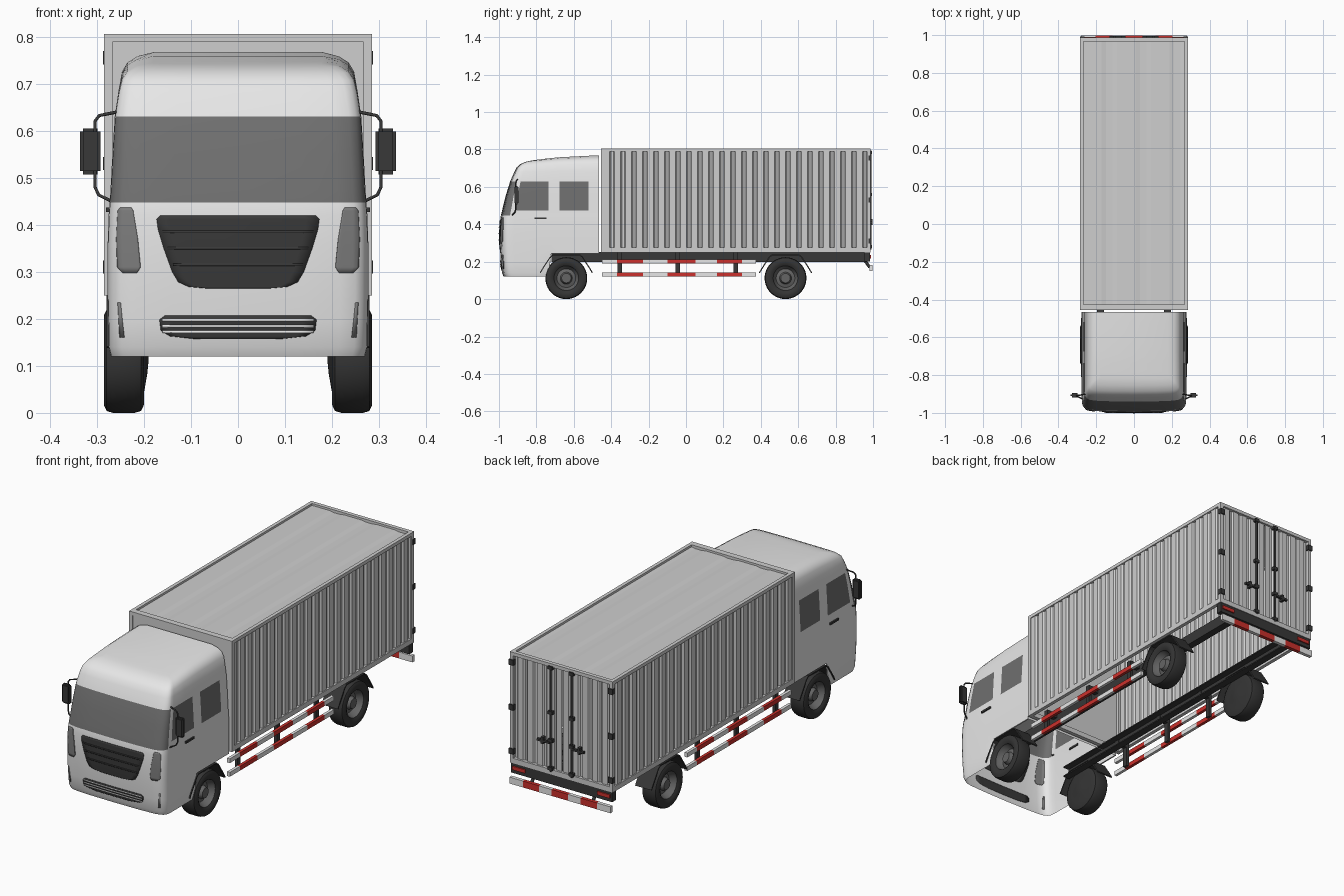
import bpy, bmesh, math
from mathutils import Vector
from mathutils.bvhtree import BVHTree

if "Cube" in bpy.data.objects:
    bpy.data.objects.remove(bpy.data.objects["Cube"])

def mat(name, r, g, b):
    m = bpy.data.materials.new(name)
    m.diffuse_color = (r, g, b, 1)
    m.use_nodes = True
    m.node_tree.nodes["Principled BSDF"].inputs["Base Color"].default_value = m.diffuse_color
    return m

WHITE = mat("cab_white", .8, .8, .8)
GREY = mat("cargo_grey", .62, .62, .62)
GLASS = mat("window_glass", .16, .16, .16)
BLACK = mat("black_plastic", .04, .04, .04)
RUBBER = mat("tyre_rubber", .035, .035, .035)
HUB = mat("wheel_steel", .13, .13, .13)
RED = mat("reflector_red", .6, .03, .025)
LAMP = mat("headlamp_grey", .2, .2, .2)

def finish(bm, name, mats, smooth=None, normals=True):
    if normals:
        bmesh.ops.recalc_face_normals(bm, faces=bm.faces[:])
    me = bpy.data.meshes.new(name)
    bm.to_mesh(me)
    bm.free()
    ob = bpy.data.objects.new(name, me)
    bpy.context.collection.objects.link(ob)
    for m in mats:
        me.materials.append(m)
    if smooth:
        bpy.ops.object.select_all(action='DESELECT')
        ob.select_set(True)
        bpy.context.view_layer.objects.active = ob
        bpy.ops.object.shade_smooth_by_angle(angle=math.radians(smooth))
    return ob

def box(name, x, y, z, m, bevel=0):
    bm = bmesh.new()
    bmesh.ops.create_cube(bm, size=1)
    for v in bm.verts:
        v.co = [sum(r) / 2 + c * abs(r[1] - r[0]) for r, c in zip((x, y, z), v.co)]
    if bevel:
        bmesh.ops.bevel(bm, geom=bm.edges[:], offset=bevel, segments=2, affect='EDGES')
    return finish(bm, name, [m], 40 if bevel else None)

def sheet(name, path, offset, m, thick=0):
    """Surface swept from a point path along an offset vector."""
    bm = bmesh.new()
    a = [bm.verts.new(p) for p in path]
    b = [bm.verts.new(Vector(p) + Vector(offset)) for p in path]
    for i in range(len(a) - 1):
        bm.faces.new((a[i], a[i + 1], b[i + 1], b[i]))
    ob = finish(bm, name, [m])
    if thick:
        mod = ob.modifiers.new("thickness", 'SOLIDIFY')
        mod.thickness, mod.offset = thick, 0
    return ob

def tube(name, pts, r, m):
    cu = bpy.data.curves.new(name, 'CURVE')
    cu.dimensions, cu.bevel_depth, cu.bevel_resolution = '3D', r, 2
    sp = cu.splines.new('POLY')
    sp.points.add(len(pts) - 1)
    for p, co in zip(sp.points, pts):
        p.co = (*co, 1)
    cu.materials.append(m)
    ob = bpy.data.objects.new(name, cu)
    bpy.context.collection.objects.link(ob)

# Cab shell: rings of (front height, rear height, half width, front y)
rings = [(.12, .12, .27, -.975), (.14, .14, .275, -.984), (.2, .2, .276, -.99),
         (.245, .245, .277, -.993), (.30, .30, .277, -.996), (.36, .36, .277, -.996),
         (.42, .42, .275, -.994), (.447, .447, .273, -.99), (.475, .475, .271, -.983),
         (.55, .55, .267, -.965), (.63, .63, .262, -.94), (.68, .685, .254, -.918),
         (.705, .725, .247, -.905), (.722, .745, .235, -.885), (.735, .758, .215, -.855),
         (.742, .767, .18, -.82)]
side_y = [-.465, -.52, -.675, -.72, -.735, -.785]
corner = [(1, .64), (.995, .76), (.985, .82), (.955, .89), (.9, .94), (.78, .97), (.5, .99), (0, 1)]

bm = bmesh.new()
loops = []
for zf, zr, w, f in rings:
    half = [(w, y) for y in side_y] + [(w * k, -.785 + t * (f + .785)) for k, t in corner]
    ring = half + [(-x, y) for x, y in half[-2::-1]]
    row = []
    for x, y in ring:
        z = zr + (zf - zr) * ((y + .465) / (f + .465)) ** 2
        floor = .245 if y > -.721 else .12          # wheel arch
        row.append(bm.verts.new((x, y, max(z, floor))))
    loops.append(row)
n = len(loops[0])
for i in range(len(loops) - 1):
    for j in range(n):
        k = (j + 1) % n
        face = bm.faces.new((loops[i][j], loops[i][k], loops[i + 1][k], loops[i + 1][j]))
        z, c = rings[i][0], min(j, n - 2 - j)
        windscreen = c >= 7 and .44 < z < .62
        side_window = c in (1, 4, 5) and .47 < z < .62
        face.material_index = int(j < n - 1 and (windscreen or side_window))
bm.faces.new(loops[-1])
bmesh.ops.remove_doubles(bm, verts=bm.verts[:], dist=1e-5)
bmesh.ops.recalc_face_normals(bm, faces=bm.faces[:])
cab_surface = BVHTree.FromBMesh(bm)
finish(bm, "cab_shell", [WHITE, GLASS], 40, False)

def cab_plate(name, rows, m, lift=.003, cols=12):
    """Thin plate of (z, x0, x1) rows wrapped onto the cab front."""
    bm = bmesh.new()
    grid = []
    for z, x0, x1 in rows:
        line = []
        for i in range(cols + 1):
            x = x0 + (x1 - x0) * i / cols
            hit = cab_surface.ray_cast(Vector((x, -2, z)), Vector((0, 1, 0)))[0]
            line.append(bm.verts.new((x, (hit.y if hit else -.93) - lift, z)))
        grid.append(line)
    for a, b in zip(grid, grid[1:]):
        for i in range(cols):
            bm.faces.new((a[i], b[i], b[i + 1], a[i + 1]) if rows[0][1] < rows[0][2]
                         else (a[i], a[i + 1], b[i + 1], b[i]))
    ob = finish(bm, name, [m], 40, False)
    mod = ob.modifiers.new("thickness", 'SOLIDIFY')
    mod.thickness, mod.offset = .004, -1

# Grilles, bars and lamps on the cab front
grille = [(.42, .165), (.412, .173), (.39, .17), (.35, .158), (.30, .14), (.278, .127), (.268, .105), (.264, .06)]
cab_plate("main_grille", [(z, -w, w) for z, w in grille], BLACK)
for z, w in ((.385, .16), (.35, .15), (.315, .138)):
    cab_plate("grille_rib", [(z + .003, -w, w), (z - .003, -w, w)], BLACK, .006)
cab_plate("lower_grille", [(z, -w, w) for z, w in ((.207, .155), (.198, .167), (.175, .164), (.163, .145), (.157, .09))], BLACK)
for z in (.197, .184, .172):
    cab_plate("lower_grille_bar", [(z + .0025, -.16, .16), (z - .0025, -.16, .16)], WHITE, .006)
for s in (1, -1):
    cab_plate("headlamp", [(z, s * a, s * b) for z, a, b in
              ((.437, .227, .25), (.43, .223, .256), (.37, .213, .259), (.31, .207, .257), (.297, .215, .245))], LAMP)
    cab_plate("fog_lamp_slit", [(.235, s * .25, s * .256), (.16, s * .242, s * .252)], LAMP, .002, 2)
    # Door handle, mirror and its arm
    box("door_handle", (s * .27, s * .281), (-.81, -.745), (.427, .437), BLACK)
    box("mirror", (s * .292, s * .336), (-.918, -.895), (.507, .605), BLACK, .007)
    tube("mirror_arm", [(s * .255, -.90, .64), (s * .295, -.908, .632), (s * .304, -.91, .62), (s * .304, -.91, .48),
                        (s * .296, -.915, .463), (s * .265, -.93, .448)], .0035, BLACK)

# Cargo body: corrugated walls inside a frame, open underneath
def ribs(a, b, count, depth):
    p = (b - a) / count
    out = [(a + (i + u) * p, d) for i in range(count)
           for u, d in ((0, 0), (.55, 0), (.68, depth), (.87, depth))]
    return out + [(b, 0)]

for s in (1, -1):
    sheet("cargo_side_wall", [(s * (.281 - d), y, .265) for y, d in ribs(-.44, .97, 24, .009)], (0, 0, .53), GREY)
    sheet("cargo_door", [(s * x, .977 - d, .275) for x, d in ribs(.004, .272, 5, .008)], (0, 0, .515), GREY)
    box("cargo_top_rail", (s * .267, s * .285), (-.455, .987), (.788, .805), GREY)
    box("cargo_bottom_rail", (s * .267, s * .285), (-.455, .987), (.25, .275), GREY)
    for y in ((-.455, -.435), (.967, .987)):
        box("cargo_corner_post", (s * .267, s * .285), y, (.25, .805), GREY)
    # Door hardware
    tube("door_lock_rod", [(s * .058, .988, .265), (s * .058, .988, .795)], .005, BLACK)
    for z in (.28, .42, .56, .785):
        box("lock_rod_clamp", (s * .046, s * .07), (.976, .994), (z - .008, z + .008), BLACK)
    box("door_handle_bar", (s * .058, s * .13), (.984, .996), (.405, .415), BLACK)
    box("handle_catch", (s * .095, s * .108), (.976, .996), (.395, .428), BLACK)
    for z in (.755, .53, .31):
        box("door_hinge", (s * .262, s * .287), (.975, .993), (z - .014, z + .014), BLACK)
sheet("cargo_roof", [(x, -.45, .795 - d) for x, d in ribs(-.27, .27, 3, .004)], (0, 1.43, 0), GREY)
sheet("cargo_front_wall", [(-.275, -.45, .26), (.275, -.45, .26)], (0, 0, .54), GREY)
for name, y, z in (("front_top_beam", (-.455, -.425), (.788, .805)), ("front_bottom_beam", (-.455, -.435), (.25, .275)),
                   ("rear_top_beam", (.967, .987), (.788, .805)), ("rear_bottom_beam", (.967, .987), (.25, .275))):
    box(name, (-.267, .267), y, z, GREY)

# Wheels: turned profile of (x, radius), steel centre then rubber
profile = [(.268, 0), (.268, .025), (.25, .032), (.244, .05), (.262, .062), (.276, .066), (.285, .08), (.285, .096),
           (.279, .108), (.266, .112), (.22, .112), (.206, .108), (.2, .095), (.2, .07), (.193, .03), (.19, 0)]

def wheel(name, s, y):
    bm = bmesh.new()
    seg = 40
    rows = [[bm.verts.new((s * x, y + r * math.cos(math.tau * i / seg), .112 + r * math.sin(math.tau * i / seg)))
             for i in range(seg)] for x, r in profile]
    for k in range(len(rows) - 1):
        for i in range(seg):
            j = (i + 1) % seg
            f = bm.faces.new((rows[k][i], rows[k][j], rows[k + 1][j], rows[k + 1][i]))
            f.material_index = int(k >= 5)
    bmesh.ops.remove_doubles(bm, verts=bm.verts[:], dist=1e-5)
    finish(bm, name, [HUB, RUBBER], 35)

def striped_bar(name, cuts, place):
    for i in range(len(cuts) - 1):
        x, y, z = place((cuts[i], cuts[i + 1]))
        box(name, x, y, z, RED if i % 2 else WHITE)

guard_cuts = [-.45, -.37, -.23, -.1, .05, .165, .3, .375]
for s in (1, -1):
    for label, y in (("front", -.64), ("rear", .532)):
        wheel(label + "_wheel", s, y)
        arch = [(-.14, .14), (-.125, .165), (-.085, .226), (-.07, .237), (.07, .237), (.085, .226), (.125, .165), (.14, .14)]
        sheet(label + "_mudguard", [(s * .19, y + a, z) for a, z in arch], (s * .09, 0, 0), BLACK, .006)
    # Chassis rail as a channel section
    sheet("chassis_rail", [(s * x, -.72, z) for x, z in ((.16, .25), (.195, .25), (.195, .2), (.16, .2))],
          (0, 1.69, 0), BLACK, .006)
    # Side guards and their posts
    for z in (.2, .132):
        striped_bar("side_guard", guard_cuts, lambda c: ((s * .255, s * .27), c, (z - .011, z + .011)))
    for y in (-.355, -.045, .265):
        box("side_guard_post", (s * .24, s * .255), (y - .012, y + .012), (.125, .25), BLACK)
        box("side_guard_bracket", (s * .19, s * .255), (y - .012, y + .012), (.225, .25), BLACK)
    # Rear lamps and bumper brackets
    box("tail_lamp", (s * .2, s * .27), (.98, .99), (.218, .236), RED)
    tube("bumper_bracket", [(s * .17, .95, .215), (s * .17, .982, .17)], .008, BLACK)

# Rear cross beam and striped bumper
box("rear_cross_beam", (-.28, .28), (.955, .984), (.2, .25), BLACK)
striped_bar("rear_bumper", [-.28, -.205, -.115, -.045, .045, .115, .205, .28], lambda c: (c, (.98, .998), (.15, .182)))
